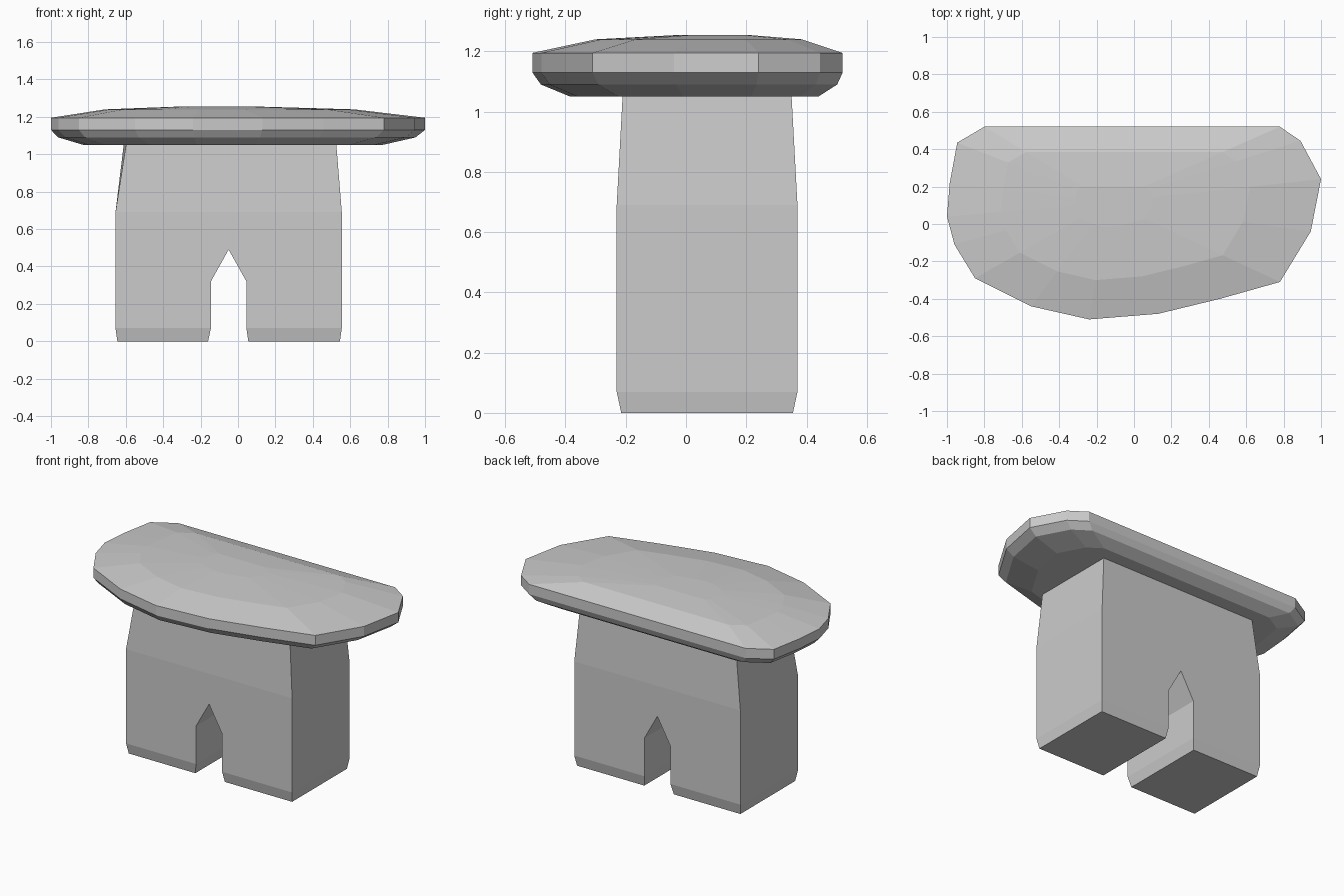
import bpy

cube = bpy.data.objects.get("Cube")
if cube:
    bpy.data.objects.remove(cube, do_unlink=True)

stone = bpy.data.materials.new("stone_grey")
stone.use_nodes = True
grey = (0.6, 0.6, 0.6, 1)
stone.diffuse_color = grey
stone.node_tree.nodes["Principled BSDF"].inputs["Base Color"].default_value = grey


def add_part(name, verts, faces):
    mesh = bpy.data.meshes.new(name)
    mesh.from_pydata(verts, [], faces)
    mesh.materials.append(stone)
    obj = bpy.data.objects.new(name, mesh)
    bpy.context.collection.objects.link(obj)
    return obj


# Table slab: one outline, scaled into stacked rings
outline = [(-0.80, 0.52), (-0.945, 0.435), (-0.985, 0.22), (-1.0, 0.04),
           (-0.96, -0.11), (-0.85, -0.29), (-0.55, -0.44), (-0.24, -0.51),
           (0.13, -0.48), (0.46, -0.40), (0.78, -0.31), (0.945, -0.04),
           (1.0, 0.24), (0.89, 0.445), (0.78, 0.52)]
rings = [(1.05, 0.80), (1.09, 0.955), (1.13, 1), (1.195, 1), (1.24, 0.665), (1.255, 0.21)]
cx, cy = -0.134, 0.117
n = len(outline)
verts = [(cx + (x - cx) * s, cy + (y - cy) * s, z) for z, s in rings for x, y in outline]
faces = [tuple(reversed(range(n))), tuple(range(len(verts) - n, len(verts)))]
for r in range(len(rings) - 1):
    for i in range(n):
        j = (i + 1) % n
        faces.append((r * n + i, r * n + j, r * n + n + j, r * n + n + i))
add_part("stone_top", verts, faces)

# Base block: front pattern with a pointed notch between two feet
points = [(-0.645, 0), (-0.16, 0), (0.055, 0), (0.545, 0),
          (-0.655, 0.07), (-0.145, 0.07), (0.045, 0.07), (0.555, 0.07),
          (-0.145, 0.32), (-0.05, 0.49), (0.045, 0.32),
          (-0.655, 0.69), (0.555, 0.69), (-0.597, 1.06), (0.525, 1.06)]
front = [(0, 1, 5, 4), (2, 3, 7, 6), (4, 5, 8, 9, 10, 6, 7, 12, 11), (11, 12, 14, 13)]
inset = {0: 0.015, 1.06: 0.02}
m = len(points)
verts = [(x, -0.23 + inset.get(z, 0), z) for x, z in points]
verts += [(x, 0.37 - inset.get(z, 0), z) for x, z in points]
verts[m + 13] = (-0.61, 0.35, 1.06)
faces = front + [tuple(i + m for i in reversed(f)) for f in front]

# Side walls along the open border of the front pattern
edges = {(f[i], f[(i + 1) % len(f)]) for f in front for i in range(len(f))}
for a, b in sorted(edges):
    if (b, a) not in edges:
        faces.append((b, a, a + m, b + m))
add_part("base_block", verts, faces)
